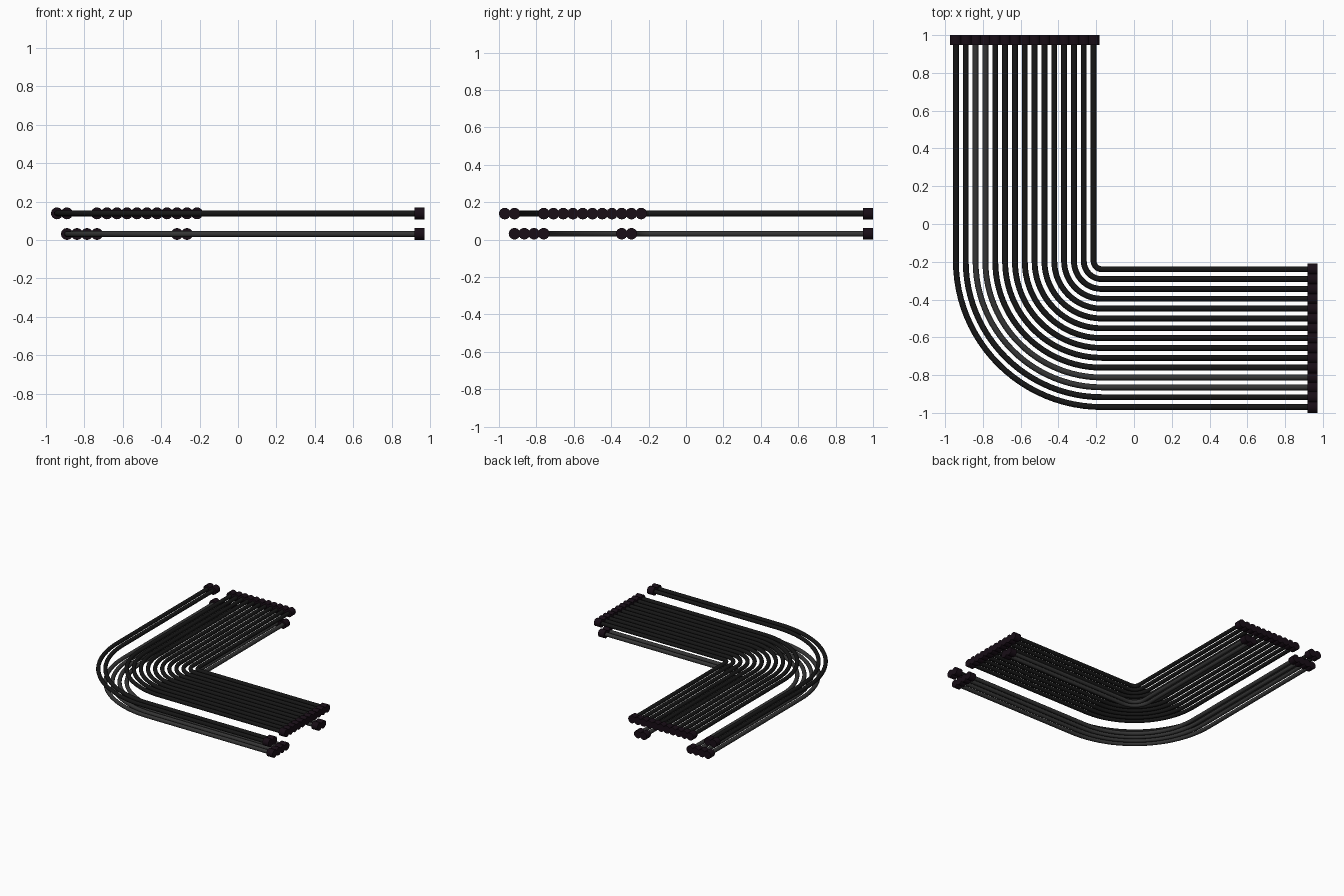
import bpy
from math import pi, sin, cos

if "Cube" in bpy.data.objects:
    bpy.data.objects.remove(bpy.data.objects["Cube"])

STEP = 0.0521
X0, Y0 = -0.943, -0.969          # outermost pipe lines
CX, CY = -0.170, -0.196          # shared centre of the bends
X_END, Y_END = 0.971, 1.0
PIPE_R, CAP_R, CAP_L = 0.0155, 0.031, 0.053


def material(name, rgb):
    m = bpy.data.materials.new(name)
    m.diffuse_color = (*rgb, 1)
    m.use_nodes = True
    m.node_tree.nodes["Principled BSDF"].inputs["Base Color"].default_value = m.diffuse_color
    return m


black = material("black_rubber", (0.008, 0.008, 0.008))
grey = material("dark_grey_rubber", (0.035, 0.035, 0.035))
cap_mat = material("cap_dark", (0.009, 0.004, 0.008))


def smooth(ob):
    bpy.ops.object.select_all(action='DESELECT')
    ob.select_set(True)
    bpy.context.view_layer.objects.active = ob
    bpy.ops.object.shade_smooth_by_angle(angle=pi / 5)


def pipe(name, i, z, mat):
    # straight run, quarter bend, straight run
    x, r = X0 + STEP * i, CX - X0 - STEP * i
    y = CY - r
    n = 24
    pts = [(x, Y_END - CAP_L / 2, z)]
    pts += [(CX + r * cos(pi + pi / 2 * k / n), CY + r * sin(pi + pi / 2 * k / n), z)
            for k in range(n + 1)]
    pts.append((X_END - CAP_L / 2, y, z))
    cu = bpy.data.curves.new(name, 'CURVE')
    cu.dimensions = '3D'
    cu.bevel_depth = PIPE_R
    cu.bevel_resolution = 4
    cu.use_fill_caps = True
    sp = cu.splines.new('POLY')
    sp.points.add(len(pts) - 1)
    for p, co in zip(sp.points, pts):
        p.co = (*co, 1)
    cu.materials.append(mat)
    ob = bpy.data.objects.new(name, cu)
    bpy.context.collection.objects.link(ob)
    bpy.ops.object.select_all(action='DESELECT')
    ob.select_set(True)
    bpy.context.view_layer.objects.active = ob
    bpy.ops.object.convert(target='MESH')
    smooth(bpy.context.object)
    # end collars
    cap(name + "_back_collar", (x, Y_END - CAP_L / 2, z), (pi / 2, 0, 0))
    cap(name + "_right_collar", (X_END - CAP_L / 2, y, z), (0, pi / 2, 0))


def cap(name, loc, rot):
    bpy.ops.mesh.primitive_cylinder_add(vertices=16, radius=CAP_R, depth=CAP_L,
                                        location=loc, rotation=rot)
    ob = bpy.context.object
    ob.name = name
    ob.data.materials.append(cap_mat)
    smooth(ob)


# upper layer, with a gap of two pipes
for i in [0, 1] + list(range(4, 15)):
    pipe(f"upper_pipe_{i}", i, 0.139, black)

# lower layer: a group of four and a pair
for i in [1, 2, 3, 4, 12, 13]:
    pipe(f"lower_pipe_{i}", i, CAP_R + 0.0005, grey)
